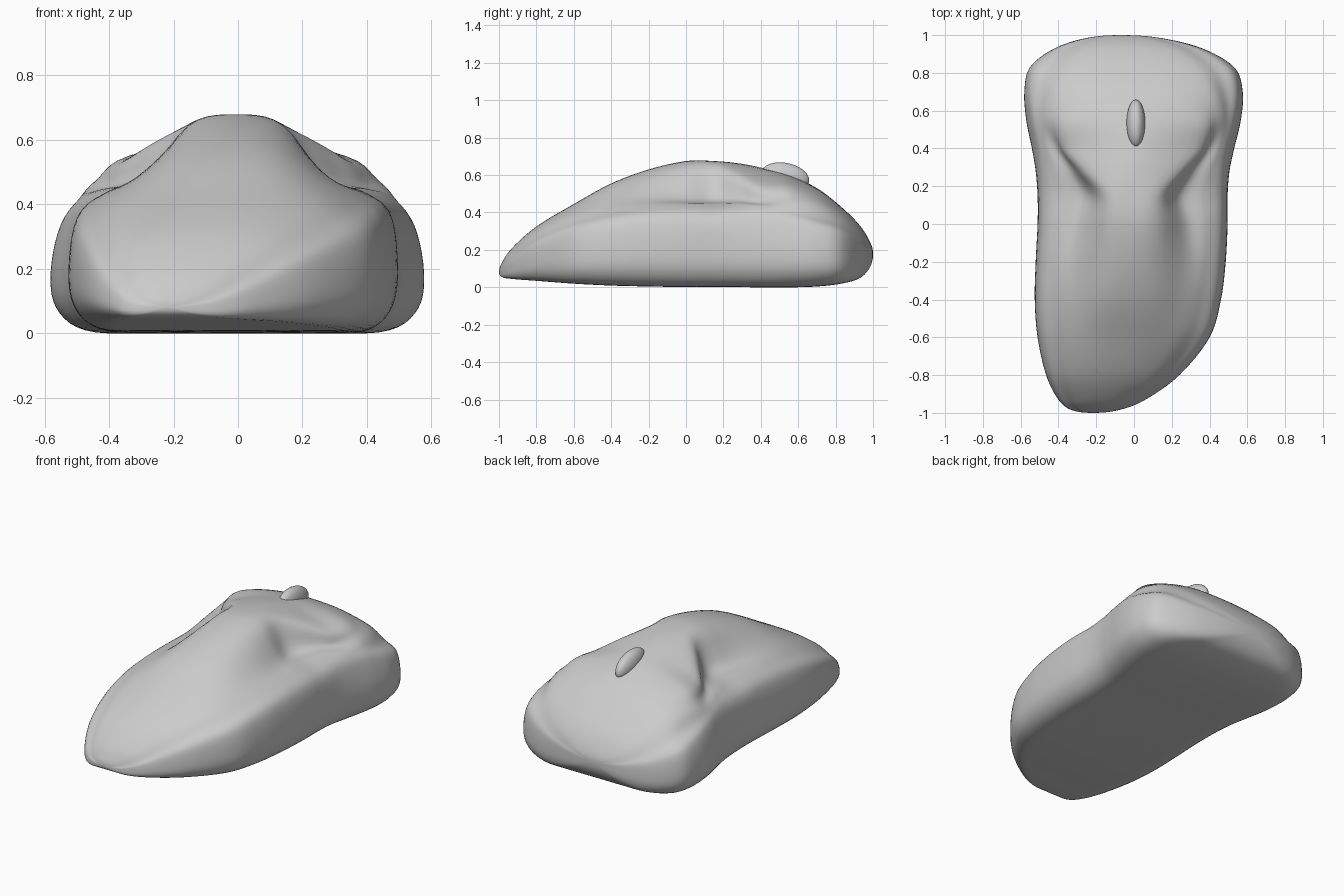
import bpy, bmesh
from mathutils import Vector

cube = bpy.data.objects.get("Cube")
if cube:
    bpy.data.objects.remove(cube, do_unlink=True)

# One plain grey for the whole model
grey = bpy.data.materials.new("plain grey")
grey.use_nodes = True
colour = (0.6, 0.6, 0.6, 1)
grey.diffuse_color = colour
grey.node_tree.nodes["Principled BSDF"].inputs["Base Color"].default_value = colour

# Body outline per station: y, right x, left x, bottom, shoulder height, top
OUTLINE = [
    (-1, -.22, -.22, .08, .08, .08),
    (-.985, -.33, -.08, .055, .1, .13),
    (-.93, -.4, .06, .045, .16, .21),
    (-.8, -.465, .24, .035, .26, .325),
    (-.6, -.51, .4, .02, .345, .445),
    (-.4, -.525, .46, .01, .395, .555),
    (-.2, -.52, .485, .005, .42, .63),
    (0, -.51, .495, .002, .43, .675),
    (.15, -.51, .495, .002, .43, .675),
    (.28, -.52, .505, .002, .43, .663),
    (.4, -.54, .53, 0, .42, .64),
    (.55, -.57, .565, 0, .4, .6),
    (.7, -.58, .575, .005, .37, .53),
    (.83, -.55, .53, .02, .33, .43),
    (.93, -.42, .36, .05, .26, .33),
    (.985, -.25, .14, .11, .21, .24),
    (1, -.07, -.07, .18, .18, .18),
]

# Groove and crown per station: share of half width, share of shoulder-to-top rise
NOSE = (.6, .6, .3, .92)
TAIL = (.62, .62, .32, .92)
CREASE = [NOSE] * 4 + [
    (.6, .52, .3, .9),
    (.6, .4, .3, .88),
    (.6, .29, .3, .85),
    (.56, .2, .3, .85),
    (.5, .18, .3, .87),
    (.62, .19, .47, .72),
    (.74, .18, .61, .58),
    (.78, .35, .58, .74),
    (.7, .54, .38, .9),
] + [TAIL] * 4


def section(outline, crease):
    """Closed ring of guide points for one station."""
    y, x0, x1, low, shoulder, top = outline
    g, g_rise, k, k_rise = crease
    mid, half = (x0 + x1) / 2, (x1 - x0) / 2
    wall, rise = shoulder - low, top - shoulder
    side = [
        (.5, low),
        (.82, low + .02 * wall),
        (.97, low + .2 * wall),
        (1, low + .5 * wall),
        (.95, low + .87 * wall),
        (g + .55 * (.95 - g), shoulder + .05 * rise),
        (g, shoulder + g_rise * rise),
        (k, shoulder + k_rise * rise),
    ]
    ring = [(0, low)] + side + [(0, top)] + [(-u, z) for u, z in reversed(side)]
    return [Vector((mid + half * u, y, z)) for u, z in ring]


def spline(a, b, c, d, t):
    """Smooth curve from b to c."""
    return b + .5 * t * (c - a + t * (2 * a - 5 * b + 4 * c - d + t * (3 * (b - c) + d - a)))


def ghost(end, inner):
    """Ring beyond an end, placed so that the end closes round."""
    return [Vector((2 * p.x - q.x, q.y, 2 * p.z - q.z)) for p, q in zip(end, inner)]


def densify_ring(ring, steps):
    n = len(ring)
    return [spline(ring[i - 1], ring[i], ring[(i + 1) % n], ring[(i + 2) % n], s / steps)
            for i in range(n) for s in range(steps)]


def densify_loft(rings, steps):
    padded = [ghost(rings[0], rings[1])] + rings + [ghost(rings[-1], rings[-2])]
    result = []
    for i in range(len(rings) - 1):
        for s in range(steps):
            result.append([spline(*quad, s / steps) for quad in zip(*padded[i:i + 4])])
    return result + [rings[-1]]


# Body: smooth loft through the stations
rings = [densify_ring(section(o, c), 5) for o, c in zip(OUTLINE, CREASE)]
loft = densify_loft(rings, 6)
bm = bmesh.new()
rows = [[bm.verts.new(p) for p in ring] for ring in loft]
count = len(rows[0])
for near, far in zip(rows, rows[1:]):
    for i in range(count):
        j = (i + 1) % count
        bm.faces.new((near[i], near[j], far[j], far[i]))
bmesh.ops.remove_doubles(bm, verts=bm.verts, dist=.0002)
bmesh.ops.recalc_face_normals(bm, faces=bm.faces)
for face in bm.faces:
    face.smooth = True
mesh = bpy.data.meshes.new("mouse_body")
bm.to_mesh(mesh)
bm.free()
body = bpy.data.objects.new("mouse_body", mesh)
bpy.context.collection.objects.link(body)
mesh.materials.append(grey)

# Scroll wheel: slim ellipsoid half sunk into the top
bpy.ops.mesh.primitive_uv_sphere_add(segments=40, ring_count=24, radius=1,
                                     location=(.01, .53, .59), rotation=(-.2, 0, 0))
wheel = bpy.context.object
wheel.name = "scroll_wheel"
wheel.scale = (.05, .13, .075)
wheel.data.materials.append(grey)
bpy.ops.object.shade_smooth()
